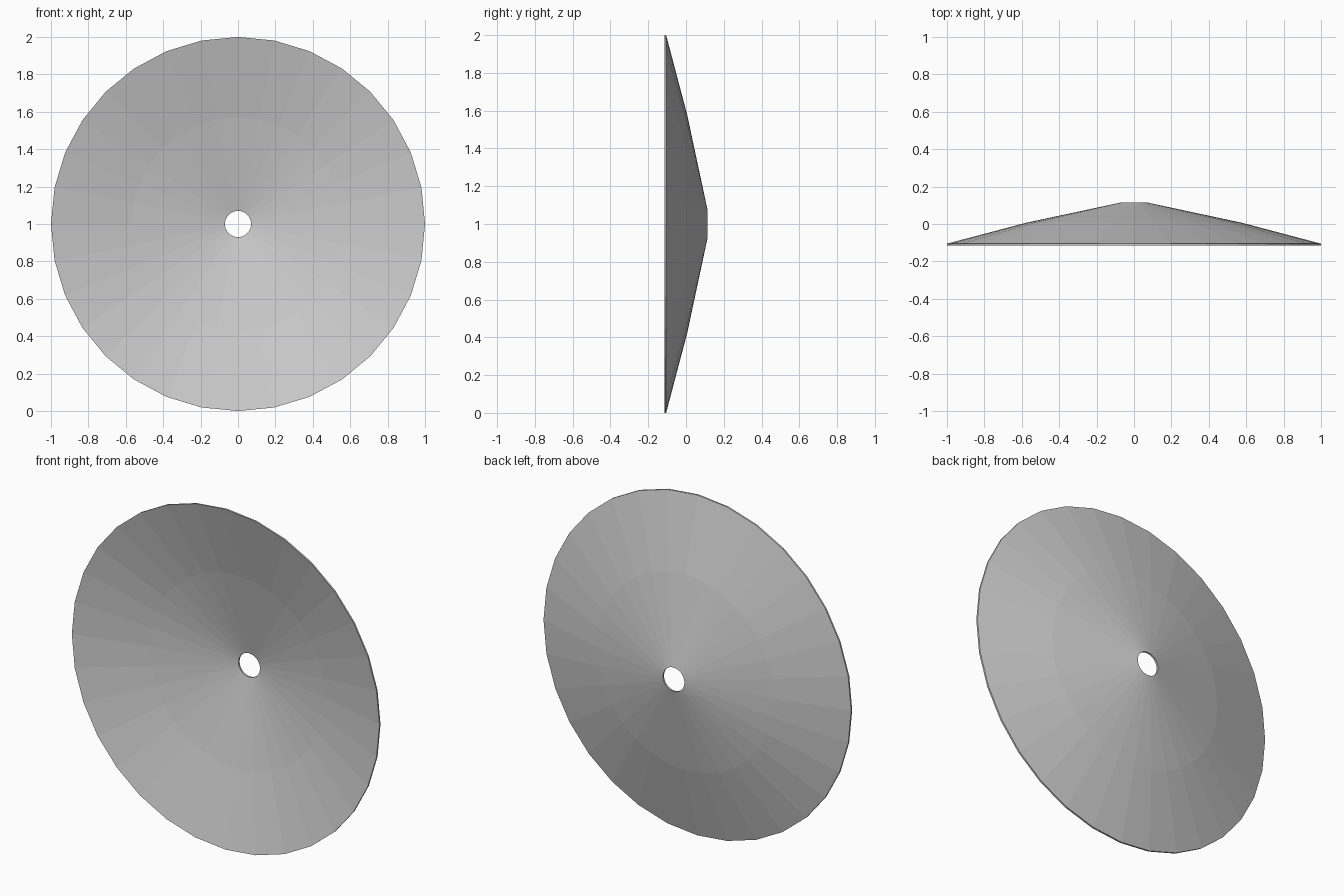
import bpy, bmesh, math
from mathutils import Matrix, Vector

if "Cube" in bpy.data.objects:
    bpy.data.objects.remove(bpy.data.objects["Cube"])

SIDES = 32
# closed cross-section of the thin shell: (radius, y)
PROFILE = [(1.0, -0.115), (0.57, -0.004), (0.07, 0.104),
           (0.07, 0.115), (0.575, 0.007), (1.0, -0.105)]

# dished disc: profile spun around the y axis, with an open centre hole
bm = bmesh.new()
rings = []
for i in range(SIDES):
    a = 2 * math.pi * i / SIDES
    rings.append([bm.verts.new((r * math.cos(a), y, 1 + r * math.sin(a)))
                  for r, y in PROFILE])
n = len(PROFILE)
for i in range(SIDES):
    p, q = rings[i], rings[(i + 1) % SIDES]
    for j in range(n):
        k = (j + 1) % n
        bm.faces.new((p[j], p[k], q[k], q[j]))
bmesh.ops.recalc_face_normals(bm, faces=bm.faces)

mesh = bpy.data.meshes.new("dished_disc")
bm.to_mesh(mesh)
bm.free()
disc = bpy.data.objects.new("dished_disc", mesh)
bpy.context.collection.objects.link(disc)
